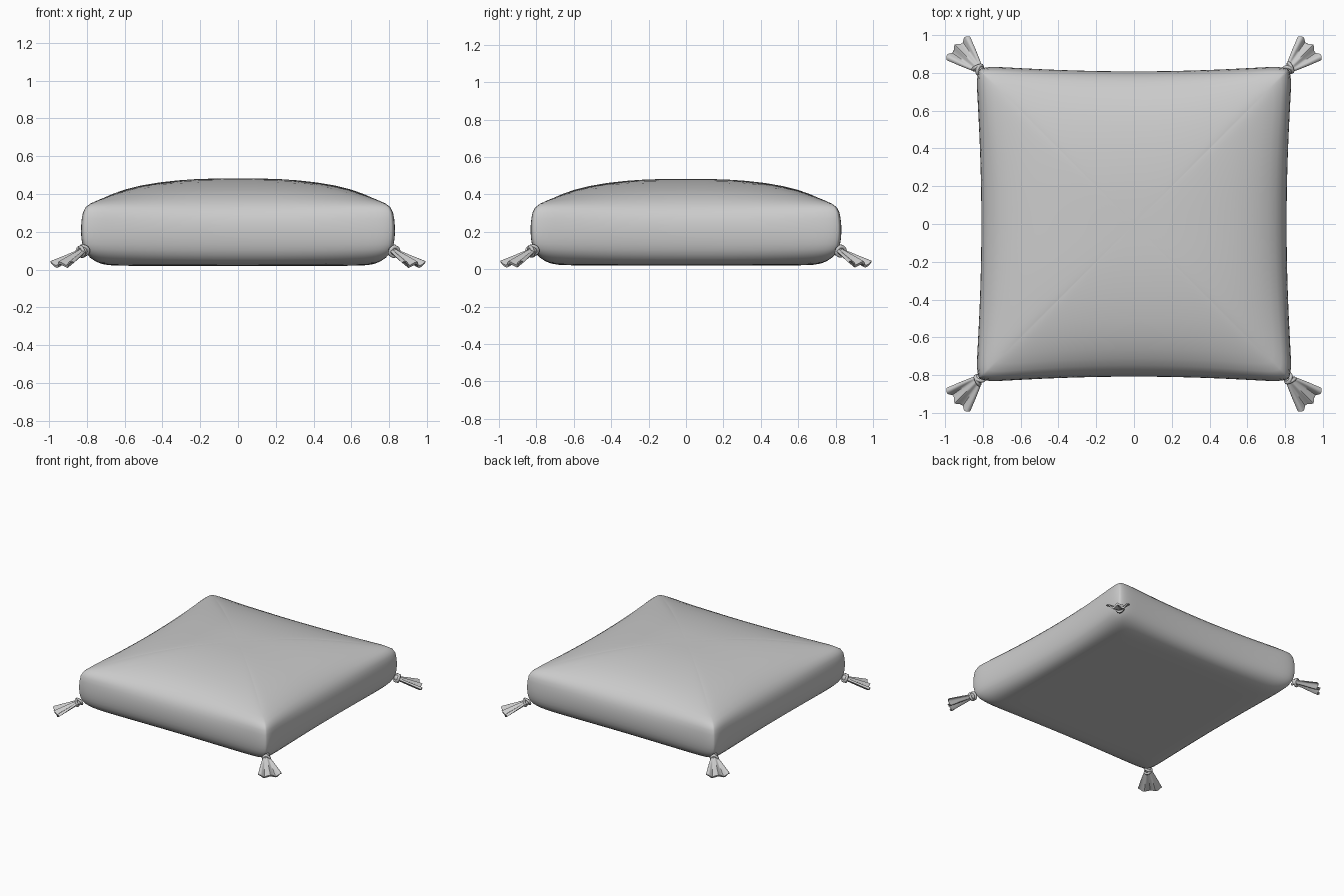
import bpy, bmesh, math
from mathutils import Vector, Matrix

if "Cube" in bpy.data.objects:
    bpy.data.objects.remove(bpy.data.objects["Cube"])


def make_object(name, bm, angle=60, levels=0):
    bmesh.ops.recalc_face_normals(bm, faces=bm.faces[:])
    mesh = bpy.data.meshes.new(name)
    bm.to_mesh(mesh)
    bm.free()
    ob = bpy.data.objects.new(name, mesh)
    bpy.context.collection.objects.link(ob)
    if levels:
        mod = ob.modifiers.new("smooth", 'SUBSURF')
        mod.levels = mod.render_levels = levels
    bpy.ops.object.select_all(action='DESELECT')
    ob.select_set(True)
    bpy.context.view_layer.objects.active = ob
    bpy.ops.object.shade_smooth_by_angle(angle=math.radians(angle))
    return ob


def bridge(bm, rings):
    for a, b in zip(rings, rings[1:]):
        n = len(a)
        for i in range(n):
            bm.faces.new((a[i], a[(i + 1) % n], b[(i + 1) % n], b[i]))


# Cushion: square rings blended between a mid-edge and a corner profile (radius, height)
MID = [(.30, .02), (.60, .02), (.69, .022), (.745, .035), (.785, .075), (.803, .13),
       (.810, .20), (.803, .27), (.778, .325), (.72, .375), (.61, .427), (.42, .465),
       (.22, .481), (.08, .482)]
CORNER = [(.30, .02), (.60, .02), (.70, .025), (.765, .045), (.815, .085), (.835, .13),
          (.842, .20), (.838, .27), (.828, .34), (.76, .362), (.62, .407), (.42, .455),
          (.22, .479), (.08, .482)]
N = 20
bm = bmesh.new()
rings = []
for (rm, zm), (rc, zc) in zip(MID, CORNER):
    ring = []
    for side in range(4):
        rot = Matrix.Rotation(side * math.pi / 2, 3, 'Z')
        for i in range(N):
            u = math.sin((2 * i / N - 1) * math.pi / 2 * .999)
            w = abs(u) ** 2
            r = rm + (rc - rm) * w
            z = zm + (zc - zm) * abs(u) ** 3
            k = (1 + abs(u) ** 26) ** (-1 / 26)
            ring.append(bm.verts.new(rot @ Vector((u * r * k, -r * k, z))))
    rings.append(ring)
bridge(bm, rings)
bm.faces.new(rings[0])
bm.faces.new(rings[-1])
make_object("cushion", bm, 70, 1)

# Tassel frame: x along the tassel (outward and down), y across, z thickness
tilt = math.atan2(.075, .17)
frame = (Matrix.Translation((.82, .82, .10)) @ Matrix.Rotation(math.pi / 4, 4, 'Z')
         @ Matrix.Rotation(tilt, 4, 'Y'))


def tassel_fan(place):
    bm = bmesh.new()
    rings = []
    M, steps = 40, 7
    for s in range(steps + 1):
        t = s / steps
        half = .017 + .071 * t ** .9
        thick = .015 - .007 * t
        ring = []
        for i in range(M):
            a = 2 * math.pi * i / M
            c = math.cos(a)
            pleat = .014 * t * math.cos(c * 7.5)
            x = -.01 + .195 * t - .012 * t * c * c + .006 * t * math.cos(c * 9)
            ring.append(bm.verts.new(place @ Vector((x, half * c, thick * math.sin(a) + pleat))))
        rings.append(ring)
    bridge(bm, rings)
    bm.faces.new(rings[0])
    bm.faces.new(rings[-1])
    return bm


def cord_ring(bm, place, R, r):
    rings = []
    for i in range(24):
        a = 2 * math.pi * i / 24
        rings.append([bm.verts.new(place @ Vector((r * math.sin(b), (R + r * math.cos(b)) * math.cos(a),
                                                   (R + r * math.cos(b)) * math.sin(a))))
                      for b in (2 * math.pi * j / 10 for j in range(10))])
    bridge(bm, rings + rings[:1])


for k, corner in enumerate(("back_right", "back_left", "front_left", "front_right")):
    place = Matrix.Rotation(k * math.pi / 2, 4, 'Z') @ frame
    make_object("tassel_" + corner, tassel_fan(place), 50)

    # Knot: wrapped cord rings around a small core
    bm = bmesh.new()
    bmesh.ops.create_uvsphere(bm, u_segments=16, v_segments=10, radius=.024, matrix=place)
    for off, yaw, pitch in ((-.006, 25, 10), (.012, -22, -8)):
        turn = Matrix.Rotation(math.radians(yaw), 4, 'Z') @ Matrix.Rotation(math.radians(pitch), 4, 'Y')
        cord_ring(bm, place @ Matrix.Translation((off, 0, 0)) @ turn, .025, .009)
    make_object("knot_" + corner, bm, 60)
